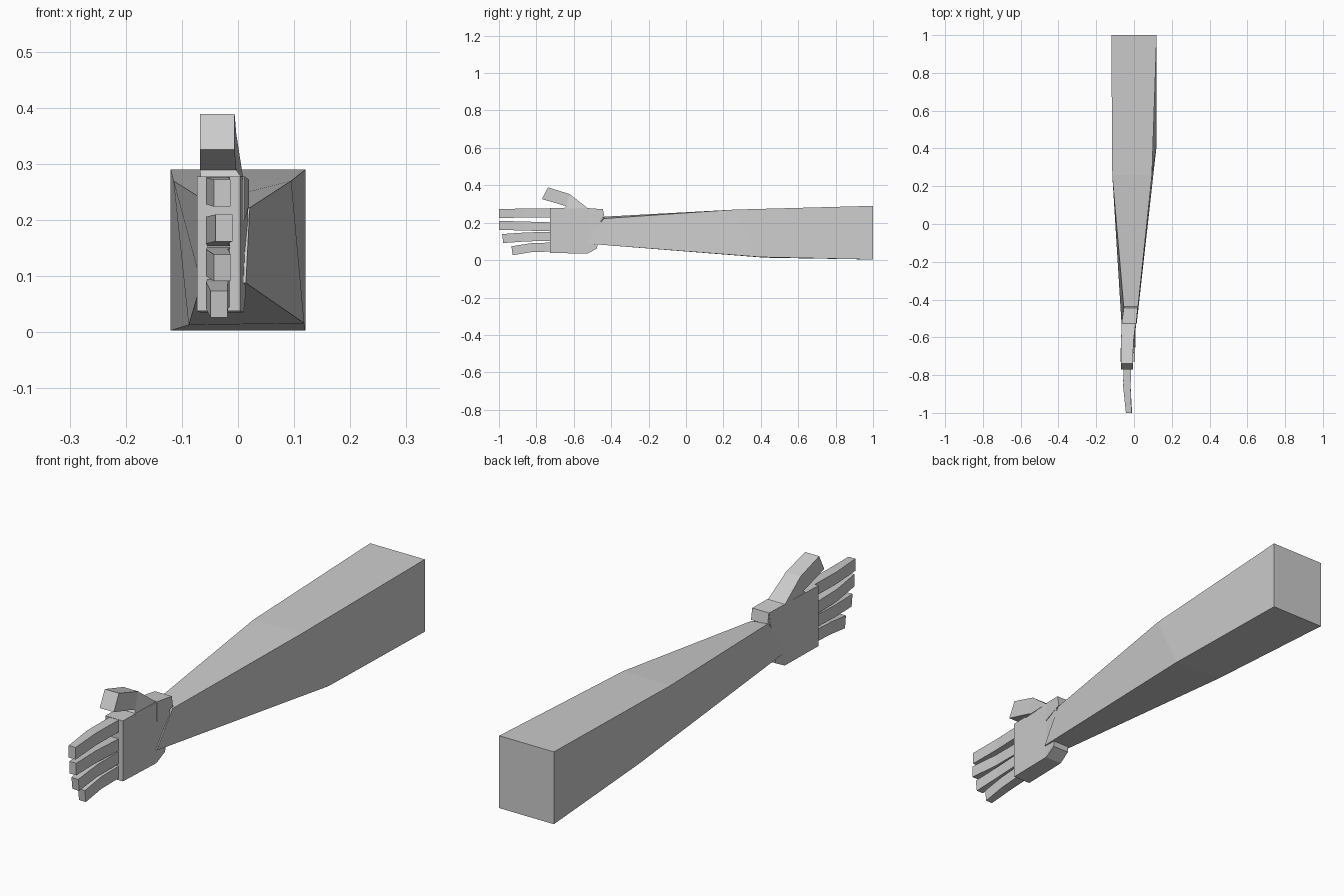
import bpy
import bmesh

skin = bpy.data.materials.new("light grey")
skin.diffuse_color = (0.6, 0.6, 0.6, 1)


def loft(name, rings):
    """Join matching rings of points into one closed, flat-faced solid."""
    bm = bmesh.new()
    loops = [[bm.verts.new(p) for p in ring] for ring in rings]
    n = len(loops[0])
    for a, b in zip(loops, loops[1:]):
        for i in range(n):
            j = (i + 1) % n
            bm.faces.new((a[i], a[j], b[j], b[i]))
    bm.faces.new(loops[0])
    bm.faces.new(loops[-1])
    bmesh.ops.recalc_face_normals(bm, faces=bm.faces)
    mesh = bpy.data.meshes.new(name)
    bm.to_mesh(mesh)
    bm.free()
    mesh.materials.append(skin)
    bpy.context.collection.objects.link(bpy.data.objects.new(name, mesh))


def section(x0, x1, top, bottom):
    """Four corners from an x range and top / bottom (y, z) points."""
    return [(x0, *bottom), (x1, *bottom), (x1, *top), (x0, *top)]


# Forearm: square at the elbow, slanted middle ring, narrow wrist
loft("forearm", [
    section(-0.12, 0.12, (1, 0.29), (1, 0.003)),
    [(-0.088, 0.42, 0.013), (0.118, 0.40, 0.016),
     (0.095, 0.26, 0.270), (-0.115, 0.26, 0.270)],
    [(-0.066, -0.53, 0.088), (0.014, -0.53, 0.088),
     (0.021, -0.44, 0.222), (-0.054, -0.44, 0.232)],
])

# Palm: slanted heel, full-width heel of the thumb, knuckle end
loft("palm", [
    [(-0.060, -0.476, 0.062), (0.013, -0.476, 0.062),
     (0.020, -0.444, 0.272), (-0.054, -0.444, 0.272)],
    section(-0.065, 0.010, (-0.524, 0.278), (-0.526, 0.035)),
    section(-0.073, 0.004, (-0.728, 0.278), (-0.728, 0.038)),
])

# Heel block closing the top of the wrist
loft("wrist_cuff", [
    section(-0.053, 0.020, (-0.444, 0.272), (-0.436, 0.228)),
    section(-0.063, 0.012, (-0.524, 0.278), (-0.524, 0.20)),
])

# Thumb: rises from the palm and bends forward
loft("thumb", [
    section(-0.066, 0.009, (-0.524, 0.276), (-0.655, 0.272)),
    section(-0.068, -0.003, (-0.622, 0.353), (-0.642, 0.289)),
    section(-0.068, -0.006, (-0.738, 0.389), (-0.770, 0.326)),
])

# Fingers: (name, base z, middle z, tip z, tip y, tip x), each bent at mid length
fingers = [
    ("index_finger", 0.253, 0.252, 0.248, -1.00, -0.028),
    ("middle_finger", 0.178, 0.182, 0.186, -1.00, -0.025),
    ("ring_finger", 0.127, 0.124, 0.115, -0.98, -0.028),
    ("little_finger", 0.070, 0.066, 0.050, -0.93, -0.034),
]
for name, z0, z1, z2, tip, x in fingers:
    mid = (tip - 0.73) / 2
    lean = 0.003 if name[0] in "rl" else 0
    loft(name, [
        section(-0.055, -0.014, (-0.72, z0 + 0.024), (-0.72, z0 - 0.024)),
        section(-0.057, -0.018, (mid, z1 + 0.024), (mid, z1 - 0.024)),
        section(x - 0.015, x + 0.015, (tip - lean, z2 + 0.024), (tip + lean, z2 - 0.024)),
    ])
